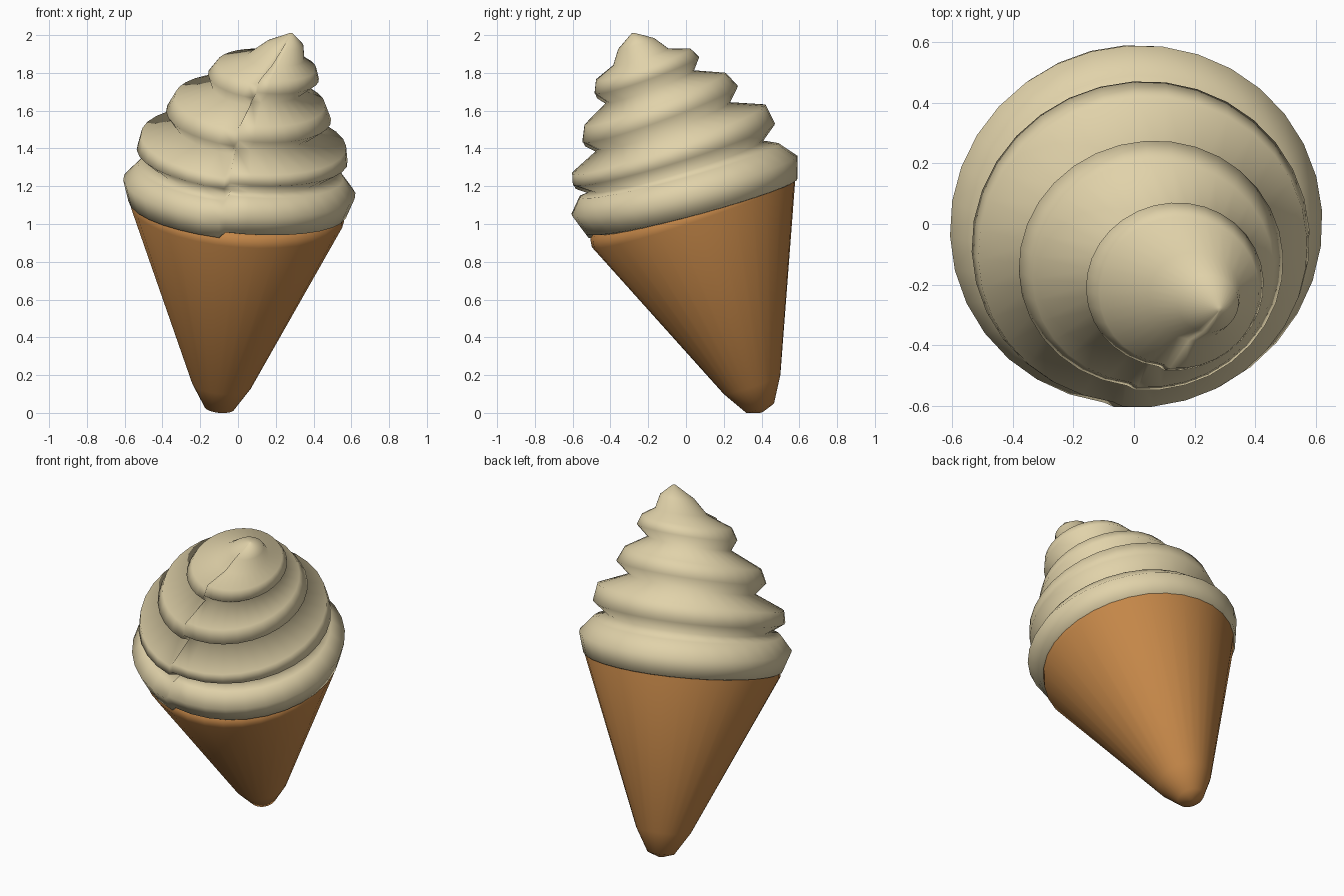
import bpy, bmesh, math
from mathutils import Vector, Matrix

cube = bpy.data.objects.get("Cube")
if cube:
    bpy.data.objects.remove(cube)

SIDES = 32

# Leaning frame shared by both parts
axis = Vector((0.09, -0.34, 1)).normalized()
side = (Vector((1, 0, 0)) - axis * axis.x).normalized()
back = axis.cross(side)
frame = Matrix((side, back, axis)).transposed().to_4x4()
frame.translation = (-0.087, 0.35, 0.15)


def material(name, colour):
    mat = bpy.data.materials.new(name)
    mat.use_nodes = True
    mat.diffuse_color = colour
    mat.node_tree.nodes["Principled BSDF"].inputs["Base Color"].default_value = colour
    return mat


def lathe(name, rows, mat, angles, rise=0.0):
    """Stack rings of (radius, height, side shift, tilt); rise winds each ring upward."""
    bm = bmesh.new()
    rings = []
    for radius, height, shift, tilt in rows:
        ring = []
        for i, a in enumerate(angles):
            x, y = radius * math.cos(a), radius * math.sin(a)
            wind = rise * (i / (len(angles) - 1) - 0.5) * min(1, radius / 0.3)
            ring.append(bm.verts.new(frame @ Vector((x + shift, y, height + tilt * y + wind))))
        rings.append(ring)
    n = len(angles)
    for low, high in zip(rings, rings[1:]):
        for i in range(n):
            j = (i + 1) % n
            bm.faces.new((low[i], low[j], high[j], high[i]))
    bm.faces.new(rings[0])
    bm.faces.new(rings[-1])
    bmesh.ops.remove_doubles(bm, verts=bm.verts, dist=0.0005)
    bmesh.ops.recalc_face_normals(bm, faces=bm.faces)
    for face in bm.faces:
        face.smooth = True
    mesh = bpy.data.meshes.new(name)
    bm.to_mesh(mesh)
    bm.free()
    mesh.materials.append(mat)
    obj = bpy.data.objects.new(name, mesh)
    bpy.context.collection.objects.link(obj)
    return obj


wafer = material("wafer brown", (0.55, 0.24, 0.065, 1))
cream = material("vanilla cream", (0.75, 0.645, 0.40, 1))

# Wafer cone with a rounded tip and lip
cone_profile = [(0.012, -0.155), (0.078, -0.132), (0.158, 0), (0.569, 0.965),
                (0.563, 1.01), (0.53, 1.035)]
even = [math.tau * i / SIDES for i in range(SIDES)]
lathe("wafer_cone", [(r, h, 0, 0) for r, h in cone_profile], wafer, even)

# Swirled cream: bulging rings that narrow and drift to one side, wound from a front seam
swirl = [
    (0.500, 0.970, 0, -0.06),
    (0.579, 0.993, 0, -0.06),
    (0.617, 1.110, 0, -0.06),
    (0.545, 1.195, 0, -0.05),
    (0.470, 1.218, 0, -0.02),
    (0.560, 1.285, 0, -0.02),
    (0.545, 1.368, 0, 0.03),
    (0.370, 1.443, 0, 0.04),
    (0.438, 1.512, 0.015, 0.035),
    (0.400, 1.594, 0.015, 0.05),
    (0.245, 1.672, 0.05, 0.05),
    (0.294, 1.735, 0.075, 0.035),
    (0.264, 1.797, 0.085, 0.02),
    (0.153, 1.845, 0.13, 0),
    (0.100, 1.925, 0.17, 0),
    (0.008, 1.988, 0.20, 0),
]
seam = math.radians(-100)
wound = [seam - (math.tau - 0.05) * i / SIDES for i in range(SIDES + 1)]
lathe("cream_swirl", swirl, cream, wound, rise=0.035)
